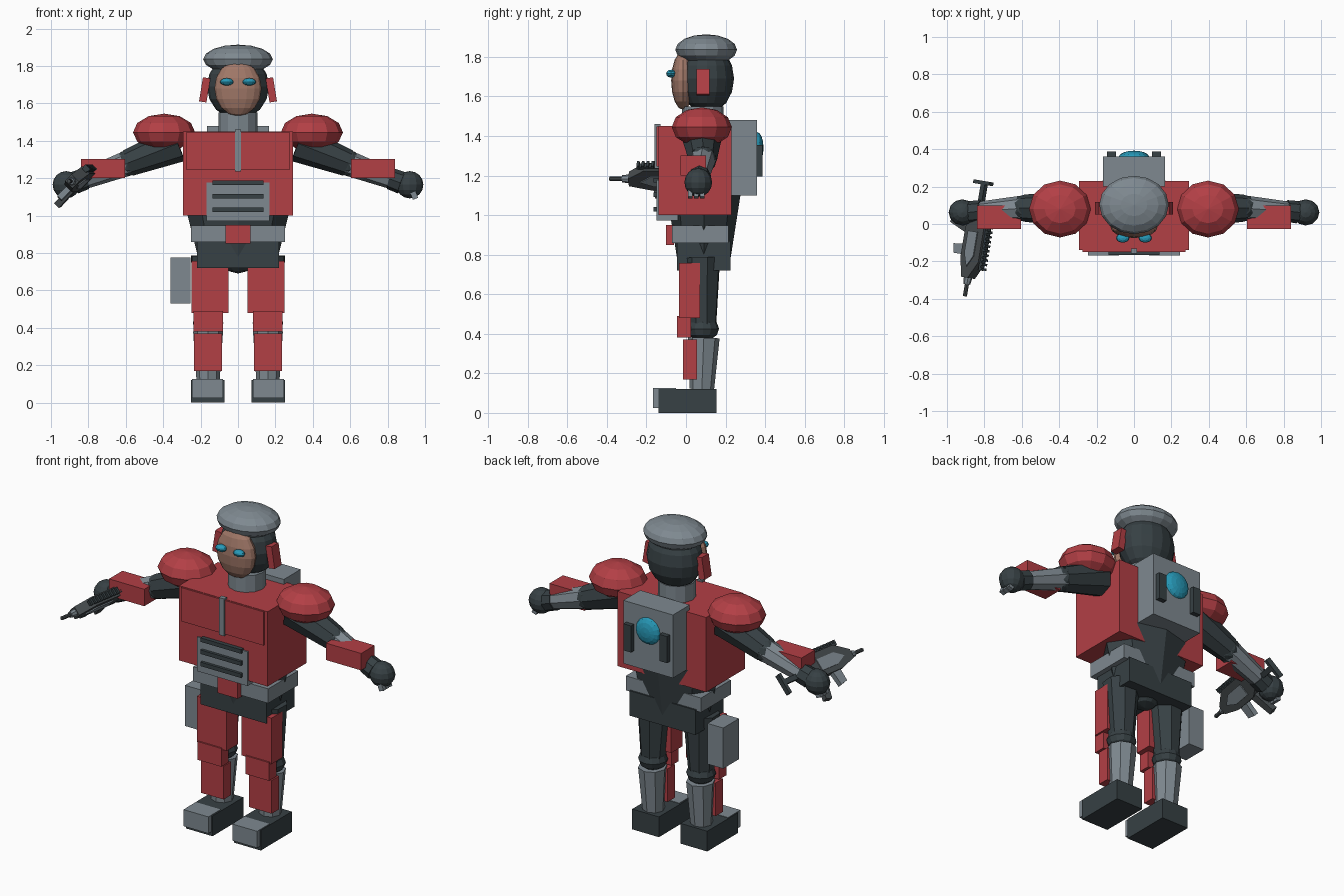
import bpy, bmesh, math
from mathutils import Matrix, Vector

cube = bpy.data.objects.get("Cube")
if cube:
    bpy.data.objects.remove(cube, do_unlink=True)


def material(name, rgb):
    m = bpy.data.materials.new(name)
    m.use_nodes = True
    m.diffuse_color = (*rgb, 1)
    m.node_tree.nodes["Principled BSDF"].inputs["Base Color"].default_value = (*rgb, 1)
    return m


RED = material("armour red", (0.45, 0.05, 0.06))
GREY = material("steel grey", (0.21, 0.25, 0.28))
DARK = material("dark slate", (0.038, 0.052, 0.058))
SKIN = material("skin", (0.36, 0.19, 0.14))
BLUE = material("glowing blue", (0.02, 0.32, 0.48))
GUN = material("gun metal", (0.06, 0.07, 0.075))


def finish(name, bm, mat, frame=None):
    bmesh.ops.recalc_face_normals(bm, faces=bm.faces)
    mesh = bpy.data.meshes.new(name)
    bm.to_mesh(mesh)
    bm.free()
    mesh.materials.append(mat)
    ob = bpy.data.objects.new(name, mesh)
    if frame:
        ob.matrix_world = frame
    bpy.context.collection.objects.link(ob)
    return ob


def box(name, mat, x, y, z, frame=None, tilt=0):
    """Box from ranges on each axis, optionally tilted about its own y axis."""
    bm = bmesh.new()
    mid = [(a + b) / 2 for a, b in (x, y, z)]
    size = [b - a for a, b in (x, y, z)]
    bmesh.ops.create_cube(bm, size=1, matrix=Matrix.Translation(mid)
                          @ Matrix.Rotation(tilt, 4, 'Y') @ Matrix.Diagonal((*size, 1)))
    return finish(name, bm, mat, frame)


def ball(name, mat, centre, radii, segs=16, rings=8, turn=None):
    bm = bmesh.new()
    m = Matrix.Translation(centre) @ Matrix.Diagonal((*radii, 1))
    if turn:
        m = m @ Matrix.Rotation(math.pi / 2, 4, turn)
    bmesh.ops.create_uvsphere(bm, u_segments=segs, v_segments=rings, radius=1, matrix=m)
    return finish(name, bm, mat)


def limb(name, mat, a, b, r1, r2, sides=8, squash=1, frame=None):
    """Tapered prism between two points."""
    a, b = Vector(a), Vector(b)
    bm = bmesh.new()
    spin = (b - a).to_track_quat('Z', 'Y').to_matrix().to_4x4()
    bmesh.ops.create_cone(bm, cap_ends=True, segments=sides, radius1=r1, radius2=r2,
                          depth=(b - a).length, matrix=Matrix.Translation((a + b) / 2)
                          @ spin @ Matrix.Diagonal((1, squash, 1, 1)))
    return finish(name, bm, mat, frame)


def slab(name, mat, outline, half, frame):
    """Side profile in forward/up, extruded across its width."""
    bm = bmesh.new()
    face = bm.faces.new([bm.verts.new((-half, f, u)) for f, u in outline])
    new = bmesh.ops.extrude_face_region(bm, geom=[face])["geom"]
    bmesh.ops.translate(bm, vec=(2 * half, 0, 0),
                        verts=[v for v in new if isinstance(v, bmesh.types.BMVert)])
    return finish(name, bm, mat, frame)


def both(ob):
    """Add a mirrored copy on the right side."""
    right = ob.copy()
    right.data = ob.data.copy()
    right.data.transform(Matrix.Diagonal((-1, 1, 1, 1)))
    right.data.flip_normals()
    right.name = "right_" + ob.name
    ob.name = "left_" + ob.name
    bpy.context.collection.objects.link(right)


# Legs
both(box("boot", DARK, (.072, .25), (-.14, .155), (0, .122)))
both(box("toe_cap", GREY, (.08, .245), (-.168, -.05), (.025, .125)))
both(limb("shin", GREY, (.16, .08, .12), (.16, .09, .38), .062, .08))
both(box("shin_plate", RED, (.085, .235), (-.015, .055), (.17, .37)))
both(ball("knee", DARK, (.16, .085, .425), (.082, .082, .062), 12, 6))
both(box("knee_plate", RED, (.08, .238), (-.045, .025), (.38, .49)))
both(limb("thigh", DARK, (.16, .085, .42), (.155, .075, .785), .07, .103))
both(box("thigh_plate", RED, (.05, .248), (-.036, .07), (.48, .757)))

# Hips and waist
ball("hip_joint", DARK, (0, .09, .8), (.11, .11, .11), 12, 6)
box("pelvis", DARK, (-.22, .22), (-.045, .225), (.72, .87))
box("belt", GREY, (-.25, .25), (-.07, .215), (.86, .947))
box("buckle", RED, (-.068, .068), (-.1, -.06), (.85, .95))
limb("waist", DARK, (0, .09, .75), (0, .09, 1.1), .207, .294, squash=.63)
box("hip_pouch", GREY, (-.36, -.255), (.01, .16), (.53, .775))

# Chest
box("chest", RED, (-.295, .295), (-.14, .23), (1, 1.45))
both(box("chest_plate", RED, (.016, .275), (-.15, -.13), (1.245, 1.448)))
box("chest_strip", GREY, (-.017, .017), (-.158, -.13), (1.235, 1.46))
box("abdomen_panel", GREY, (-.168, .168), (-.148, -.04), (.972, 1.178))
for i in range(3):
    z = 1.03 + i * .073
    box(f"vent_slat_{i + 1}", DARK, (-.135, .135), (-.165, -.14), (z - .012, z + .012))

# Backpack
box("backpack", GREY, (-.165, .165), (.2, .36), (1.1, 1.48))
both(box("backpack_bar", DARK, (.095, .145), (.35, .388), (1.195, 1.355)))
ball("backpack_lamp", BLUE, (0, .36, 1.34), (.08, .032, .08), turn='X')

# Head
limb("neck", GREY, (0, .085, 1.43), (0, .085, 1.55), .105, .105, 12)
ball("head", DARK, (0, .105, 1.69), (.166, .138, .175))
ball("face", SKIN, (0, -.015, 1.68), (.126, .06, .148))
ball("cap", GREY, (0, .102, 1.836), (.186, .156, .078))
both(ball("eye", BLUE, (.06, -.075, 1.715), (.036, .025, .02), 12, 6))
both(box("ear_guard", RED, (.158, .198), (.052, .118), (1.607, 1.737), tilt=-.16))

# Arms
elbow, wrist = (.59, .085, 1.28), (.86, .065, 1.18)
both(ball("shoulder_pad", RED, (.395, .08, 1.445), (.166, .152, .1), 12, 6))
both(limb("upper_arm", DARK, (.32, .08, 1.385), elbow, .1, .072))
both(ball("elbow", DARK, elbow, (.07, .07, .07), 12, 6))
both(limb("forearm", GREY, elbow, wrist, .068, .05))
both(limb("glove_cuff", DARK, (.815, .07, 1.197), (.875, .063, 1.175), .058, .06))
both(box("forearm_plate", RED, (.605, .84), (-.028, .1), (1.2, 1.302)))
both(ball("hand", DARK, (.918, .062, 1.165), (.073, .07, .073), 12, 8))
for i in range(3):
    y = .01 + i * .03
    both(box(f"finger_{i + 1}", GREY, (.925, .955), (y, y + .024), (1.088, 1.14), tilt=-.35))

# Rifle in the right hand: local axes are side, forward, up
fwd = Vector((-.165, -.986, 0)).normalized()
up = (Vector((0, 0, 1)) - fwd.cross(Vector((0, 0, 1)))).normalized()
side = fwd.cross(up)
rifle = Matrix((side, fwd, up)).transposed().to_4x4()
rifle.translation = (-.86, -.1, 1.18)

slab("rifle_body", GUN, [(-.13, -.02), (-.08, -.05), (.08, -.05), (.19, -.02),
                         (.19, .03), (.1, .09), (-.1, .09), (-.13, .05)], .028, rifle)
slab("rifle_side_panel", GREY, [(-.06, -.02), (.06, -.02), (.13, .01),
                                (.07, .05), (-.06, .05)], .034, rifle)
limb("rifle_barrel", GUN, (0, .18, .005), (0, .29, .005), .011, .011, frame=rifle)
limb("rifle_shroud", GREY, (0, .18, .005), (0, .225, .005), .024, .018, frame=rifle)
box("rifle_rail", DARK, (-.014, .014), (-.1, .14), (.085, .1), rifle)
for i in range(10):
    f = -.1 + i * .025
    box(f"rail_tooth_{i + 1}", DARK, (-.018, .018), (f, f + .013), (.095, .115), rifle)
slab("rifle_grip", GUN, [(-.13, -.17), (-.09, -.18), (-.04, -.03), (-.09, -.03)], .018, rifle)
slab("rifle_magazine", GREY, [(.02, -.13), (.07, -.12), (.07, -.03), (.01, -.03)], .016, rifle)
box("rifle_stock_rod", DARK, (-.012, .012), (-.33, -.12), (-.005, .025), rifle)
box("rifle_stock_plate", DARK, (-.016, .016), (-.335, -.315), (-.06, .062), rifle)
